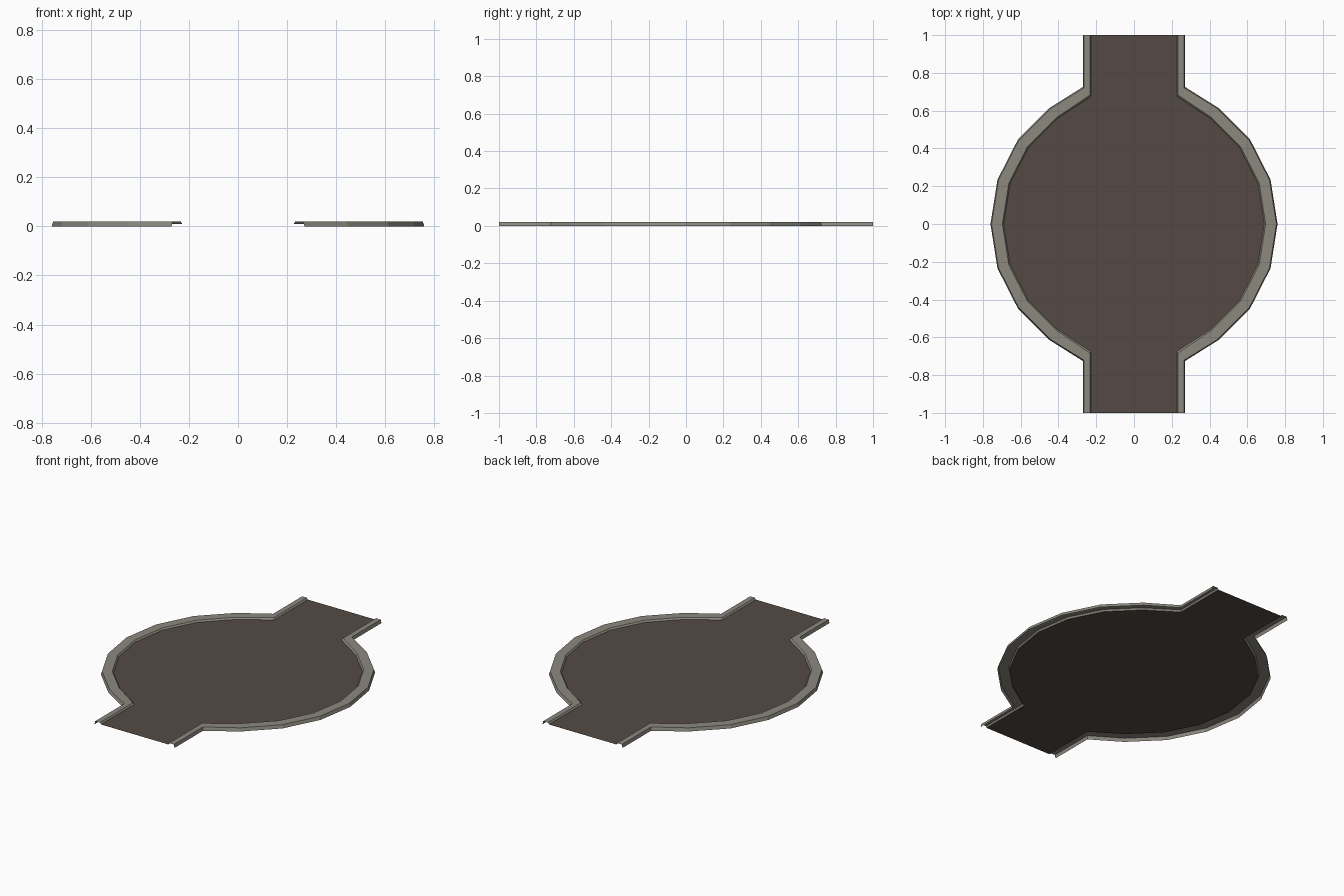
import bpy, bmesh, math

if "Cube" in bpy.data.objects:
    bpy.data.objects.remove(bpy.data.objects["Cube"])


def material(name, rgb):
    m = bpy.data.materials.new(name)
    m.diffuse_color = (*rgb, 1)
    m.use_nodes = True
    m.node_tree.nodes["Principled BSDF"].inputs["Base Color"].default_value = m.diffuse_color
    return m


stone = material("kerb stone grey", (0.262, 0.25, 0.212))
earth = material("path brown", (0.09, 0.068, 0.056))


def outline(radius, half_width, neck_y, z):
    """Right-hand edge: straight neck, 20-gon arc, straight neck."""
    arc = [(radius * math.cos(math.radians(a)), radius * math.sin(math.radians(a)))
           for a in range(-54, 55, 18)]
    pts = [(half_width, -1), (half_width, -neck_y)] + arc + [(half_width, neck_y), (half_width, 1)]
    return [(x, y, z) for x, y in pts]


def strip_object(name, loops, mat):
    """Join neighbouring outlines with flat quads, facing up."""
    bm = bmesh.new()
    rows = [[bm.verts.new(p) for p in loop] for loop in loops]
    for a, b in zip(rows, rows[1:]):
        for i in range(len(a) - 1):
            bm.faces.new((a[i], b[i], b[i + 1], a[i + 1]))
    mesh = bpy.data.meshes.new(name)
    bm.to_mesh(mesh)
    bm.free()
    mesh.materials.append(mat)
    obj = bpy.data.objects.new(name, mesh)
    bpy.context.collection.objects.link(obj)
    return obj


# Kerb cross-section from the path edge over the top to the outer foot
floor_edge = outline(0.69, 0.227, 0.675, 0.01)
inner_top = outline(0.697, 0.234, 0.682, 0.02)
outer_top = outline(0.754, 0.266, 0.720, 0.02)
outer_foot = outline(0.760, 0.271, 0.725, 0.0)

kerb = strip_object("kerb", [floor_edge, inner_top, outer_top, outer_foot], stone)
mirror = kerb.modifiers.new("mirror", "MIRROR")
mirror.use_axis = (True, False, False)
mirror.use_mirror_merge = False

# Path surface spanning between the two kerbs
left_edge = [(-x, y, z) for x, y, z in floor_edge]
strip_object("path_surface", [left_edge, floor_edge], earth)
